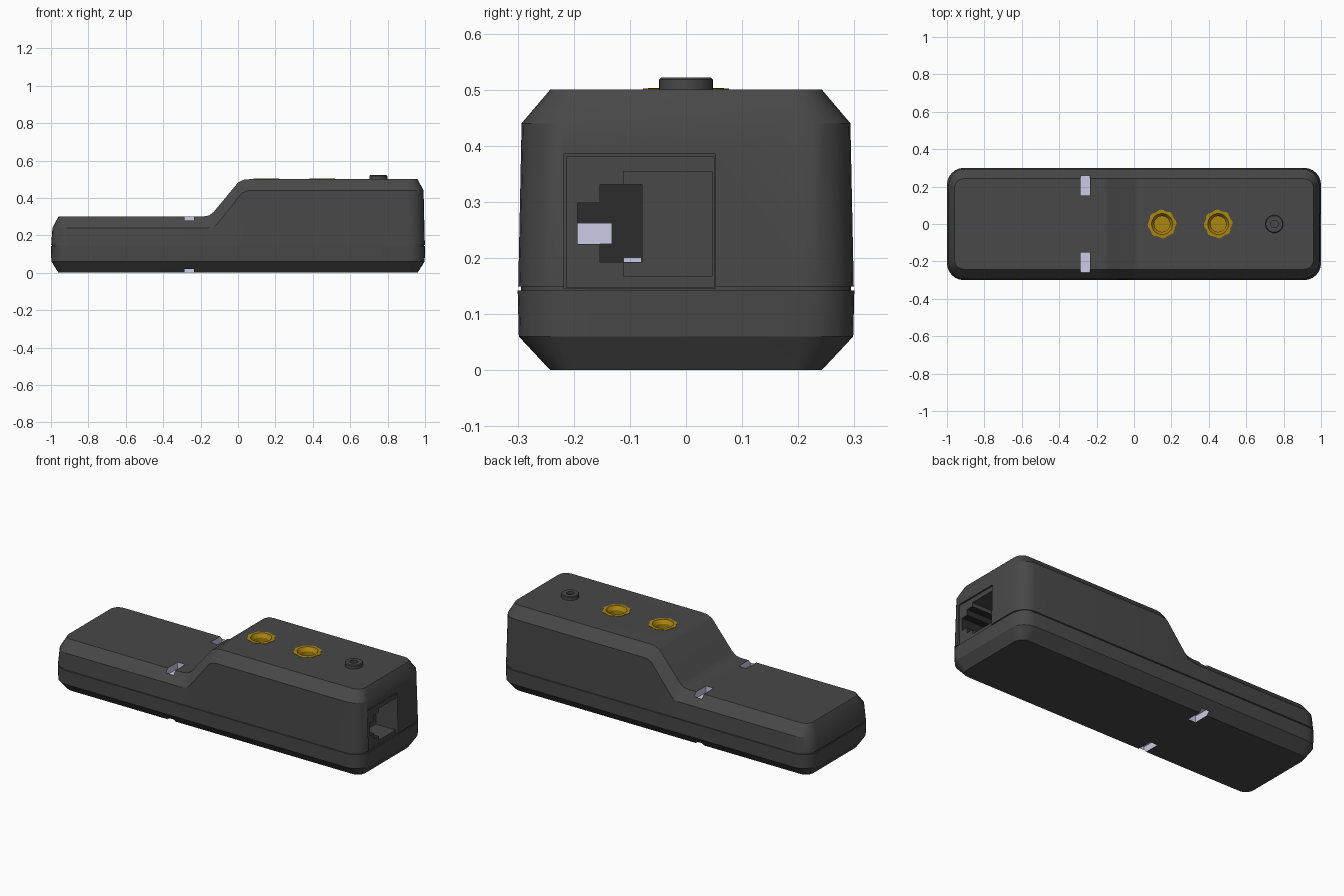
import bpy, bmesh, math

if "Cube" in bpy.data.objects:
    bpy.data.objects.remove(bpy.data.objects["Cube"])


def material(name, rgb):
    m = bpy.data.materials.new(name)
    m.diffuse_color = (*rgb, 1)
    m.use_nodes = True
    m.node_tree.nodes["Principled BSDF"].inputs["Base Color"].default_value = m.diffuse_color
    return m


CASE = material("charcoal plastic", (0.065, 0.065, 0.065))
DARK = material("dark interior", (0.025, 0.025, 0.025))
PALE = material("pale lavender", (0.60, 0.60, 0.79))
BRASS = material("brass", (0.41, 0.24, 0.005))


def finish(bm, name, mat):
    bmesh.ops.recalc_face_normals(bm, faces=bm.faces)
    me = bpy.data.meshes.new(name)
    bm.to_mesh(me)
    bm.free()
    me.materials.append(mat)
    ob = bpy.data.objects.new(name, me)
    bpy.context.collection.objects.link(ob)
    return ob


def box(name, lo, hi, mat):
    bm = bmesh.new()
    bmesh.ops.create_cube(bm, size=1)
    for v in bm.verts:
        v.co = [(a + b) / 2 + c * (b - a) for a, b, c in zip(lo, hi, v.co)]
    return finish(bm, name, mat)


def lathe(name, profile, x, sides, mat, scallop=0.0):
    """Closed solid turned about a vertical axis; first and last rings are capped."""
    bm = bmesh.new()
    rings = []
    for r, z, wavy in profile:
        ring = []
        for i in range(sides):
            a = math.tau * i / sides
            rr = r - (scallop if wavy and i % 4 > 1 else 0)
            ring.append(bm.verts.new((x + rr * math.cos(a), rr * math.sin(a), z)))
        rings.append(ring)
    for a, b in zip(rings, rings[1:]):
        for i in range(sides):
            j = (i + 1) % sides
            bm.faces.new((a[i], a[j], b[j], b[i]))
    bm.faces.new(rings[0])
    bm.faces.new(rings[-1])
    return finish(bm, name, mat)


def activate(ob):
    bpy.ops.object.select_all(action='DESELECT')
    ob.select_set(True)
    bpy.context.view_layer.objects.active = ob


def cut(ob, cutter):
    activate(ob)
    mod = ob.modifiers.new("cut", 'BOOLEAN')
    mod.operation = 'DIFFERENCE'
    mod.solver = 'EXACT'
    mod.material_mode = 'TRANSFER'
    mod.object = cutter
    bpy.ops.object.modifier_apply(modifier=mod.name)
    bpy.data.objects.remove(cutter)


def smooth(ob):
    activate(ob)
    bpy.ops.object.shade_smooth_by_angle(angle=math.radians(28))


# Case: stacked rounded-rectangle rings, the upper two following the step
TOP = [(.06, .50), (.03, .497), (.0, .482), (-.13, .325), (-.155, .306), (-.19, .30)]
SHOULDER = [(.07, .44), (.045, .437), (.02, .425), (-.11, .262), (-.13, .245), (-.16, .24)]


def ring_points(hx, hy, r, stations, z=None, steps=6):
    half = []
    for i in range(steps + 1):
        a = math.pi / 2 * i / steps
        half.append((hx - r + r * math.cos(a), hy - r + r * math.sin(a),
                     stations[0][1] if z is None else z))
    half += [(x, hy, sz if z is None else z) for x, sz in stations]
    for i in range(steps + 1):
        a = math.pi / 2 * (1 + i / steps)
        half.append((-hx + r + r * math.cos(a), hy - r + r * math.sin(a),
                     stations[-1][1] if z is None else z))
    return half + [(x, -y, zz) for x, y, zz in reversed(half)]


bm = bmesh.new()
layers = [
    ring_points(.96, .242, .05, SHOULDER, 0),
    ring_points(.998, .298, .09, SHOULDER, .06),
    ring_points(1.0, .30, .09, SHOULDER, .142),
    ring_points(.994, .294, .085, SHOULDER, .142),
    ring_points(.994, .294, .085, SHOULDER, .149),
    ring_points(.999, .299, .09, SHOULDER, .149),
    ring_points(.992, .293, .09, SHOULDER),
    ring_points(.96, .242, .05, TOP),
]
rings = [[bm.verts.new(p) for p in layer] for layer in layers]
n = len(rings[0])
for a, b in zip(rings, rings[1:]):
    for i in range(n):
        j = (i + 1) % n
        bm.faces.new((a[i], a[j], b[j], b[i]))
bm.faces.new(rings[0])
t = rings[-1]
for i in range(n // 2 - 1):
    bm.faces.new((t[i], t[i + 1], t[n - 2 - i], t[n - 1 - i]))
case = finish(bm, "case", CASE)

# Strap slots near the step, above and below on both sides
for s in (-1, 1):
    y0, y1 = sorted((s * .152, s * .26))
    for z0, z1 in ((.262, .4), (-.1, .038)):
        cut(case, box("slot_cutter", (-.285, y0, z0), (-.235, y1, z1), PALE))

# Bay for the socket and holes for the brass inserts
cut(case, box("bay_cutter", (.62, -.218, .1455), (1.1, .053, .385), CASE))
for x in (.15, .45):
    cut(case, lathe("hole_cutter", [(.068, .38, 0), (.068, .6, 0)], x, 32, DARK))
smooth(case)

# Socket housing with its stepped opening
socket = box("socket", (.64, -.214, .1475), (.989, .0505, .381), CASE)
cut(socket, box("plug_cutter", (.86, -.111, .168), (1.1, .046, .354), CASE))
cut(socket, box("latch_cutter", (.76, -.153, .193), (1.1, -.078, .331), DARK))
cut(socket, box("latch_tip_cutter", (.76, -.193, .225), (1.1, -.12, .298), DARK))
box("latch_floor", (.75, -.193, .225), (.84, -.132, .262), PALE)
box("contact_strip", (.75, -.111, .193), (.84, -.079, .201), PALE)

# Scalloped brass inserts with a countersunk bore
for i, x in enumerate((.15, .45)):
    insert = lathe(f"brass_insert_{i + 1}", [
        (.067, .39, 0), (.067, .496, 0), (.077, .496, 1), (.077, .502, 1),
        (.056, .503, 0), (.042, .482, 0), (.042, .42, 0)], x, 32, BRASS, .006)
    smooth(insert)

# Push button with a dimple
button = lathe("button", [
    (.048, .49, 0), (.048, .518, 0), (.044, .522, 0),
    (.02, .522, 0), (.02, .506, 0)], .75, 32, CASE)
smooth(button)
